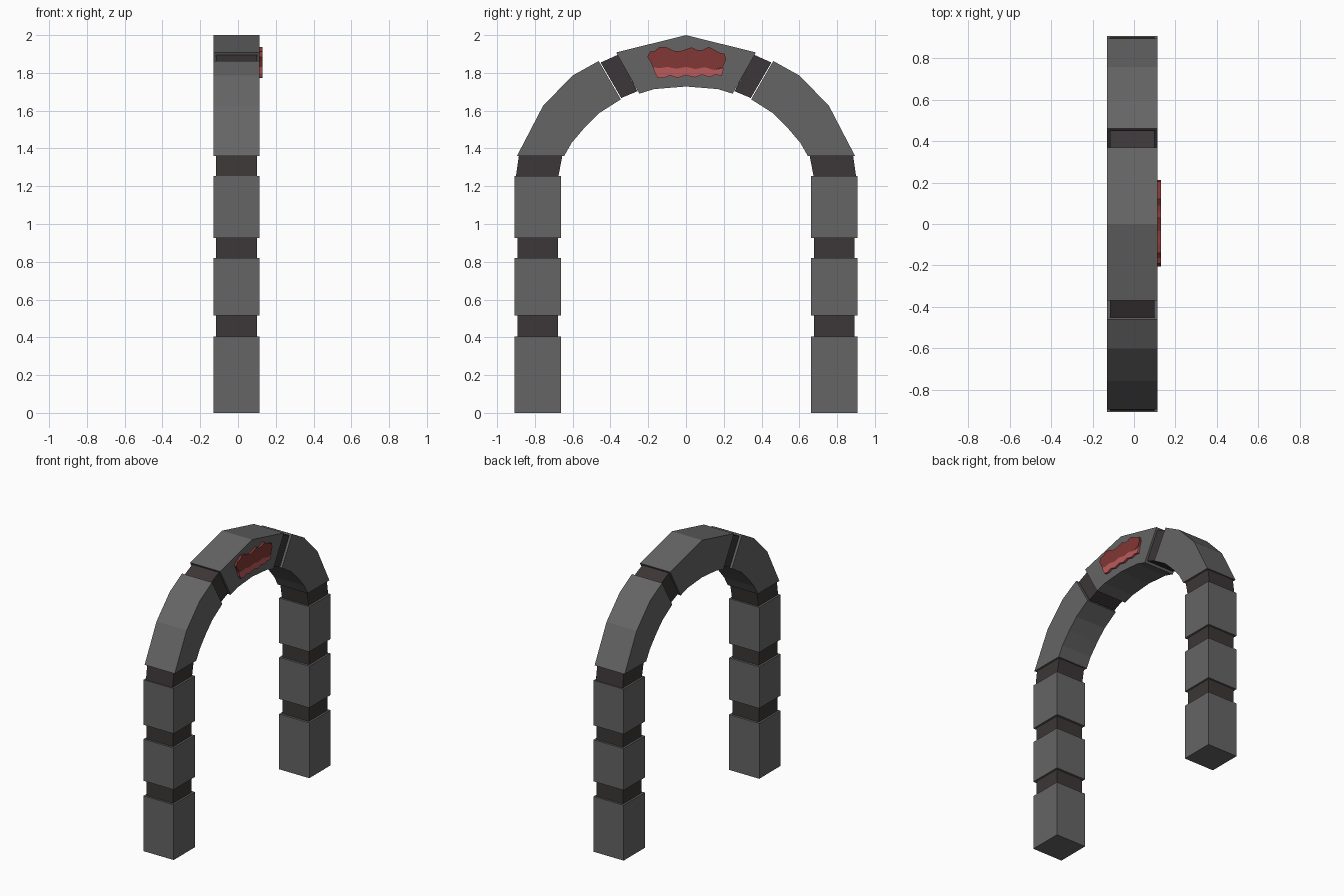
import bpy, bmesh

def material(name, rgb):
    m = bpy.data.materials.new(name)
    m.diffuse_color = (*rgb, 1)
    return m

STONE = material("stone", (0.13, 0.13, 0.13))
MORTAR = material("mortar", (0.045, 0.037, 0.038))
RED = material("dark_red", (0.22, 0.04, 0.035))
PINK = material("light_red", (0.5, 0.1, 0.1))

def prism(name, pts, x0, x1, mat):
    """Extrude a (y, z) outline from x0 to x1."""
    bm = bmesh.new()
    f = bm.faces.new([bm.verts.new((x0, y, z)) for y, z in pts])
    ext = bmesh.ops.extrude_face_region(bm, geom=[f])["geom"]
    bmesh.ops.translate(bm, vec=(x1 - x0, 0, 0),
                        verts=[v for v in ext if isinstance(v, bmesh.types.BMVert)])
    bmesh.ops.recalc_face_normals(bm, faces=bm.faces)
    me = bpy.data.meshes.new(name)
    bm.to_mesh(me)
    bm.free()
    me.materials.append(mat)
    ob = bpy.data.objects.new(name, me)
    bpy.context.collection.objects.link(ob)
    return ob

def pair(name, pts, x0, x1, mat):
    prism(name + "_right", pts, x0, x1, mat)
    prism(name + "_left", [(-y, z) for y, z in pts], x0, x1, mat)

def rect(y0, y1, z0, z1):
    return [(y0, z0), (y1, z0), (y1, z1), (y0, z1)]

SX = (-0.13, 0.114)    # stone depth
MX = (-0.116, 0.10)    # recessed joint depth

# Pillar blocks and the recessed joints between them
for i, (z0, z1) in enumerate([(0, 0.405), (0.515, 0.82), (0.925, 1.255)]):
    pair(f"pillar_block_{i}", rect(0.662, 0.907, z0, z1), *SX, STONE)
for i, (z0, z1) in enumerate([(0.405, 0.515), (0.82, 0.925)]):
    pair(f"pillar_joint_{i}", rect(0.678, 0.893, z0, z1), *MX, MORTAR)
pair("shoulder_joint", [(0.675, 1.255), (0.9, 1.255), (0.885, 1.36), (0.655, 1.36)],
     *MX, MORTAR)

# Curved shoulder blocks
pair("shoulder_block", [(0.645, 1.36), (0.895, 1.36), (0.757, 1.625), (0.602, 1.785),
                        (0.462, 1.863), (0.345, 1.66), (0.46, 1.587), (0.537, 1.51),
                        (0.605, 1.43)], *SX, STONE)
pair("crown_joint", [(0.257, 1.703), (0.343, 1.667), (0.452, 1.855), (0.358, 1.897)],
     *MX, MORTAR)

# Keystone
half = [(0.37, 1.908), (0.247, 1.69), (0.17, 1.714)]
prism("keystone", [(0, 2.0)] + half + [(0, 1.728)] + [(-y, z) for y, z in half[::-1]],
      *SX, STONE)

# Red wavy ornament on the keystone
prism("ornament_upper", [
    (-0.205, 1.885), (-0.19, 1.912), (-0.165, 1.917), (-0.14, 1.938), (-0.10, 1.935),
    (-0.07, 1.918), (-0.035, 1.914), (0, 1.925), (0.03, 1.935), (0.06, 1.92),
    (0.09, 1.922), (0.12, 1.938), (0.15, 1.922), (0.175, 1.908), (0.205, 1.9),
    (0.212, 1.87), (0.195, 1.83), (0.15, 1.815), (0.1, 1.83), (0.05, 1.82),
    (0, 1.832), (-0.05, 1.822), (-0.1, 1.832), (-0.14, 1.825), (-0.175, 1.83),
    (-0.19, 1.862)], 0.105, 0.13, RED)
prism("ornament_lower", [
    (-0.175, 1.832), (-0.14, 1.826), (-0.1, 1.833), (-0.05, 1.823), (0, 1.833),
    (0.05, 1.821), (0.1, 1.831), (0.15, 1.816), (0.2, 1.828), (0.19, 1.785),
    (0.155, 1.79), (0.125, 1.778), (0.085, 1.79), (0.045, 1.776), (0, 1.788),
    (-0.045, 1.774), (-0.085, 1.786), (-0.12, 1.772), (-0.15, 1.775),
    (-0.165, 1.8)], 0.105, 0.13, PINK)
